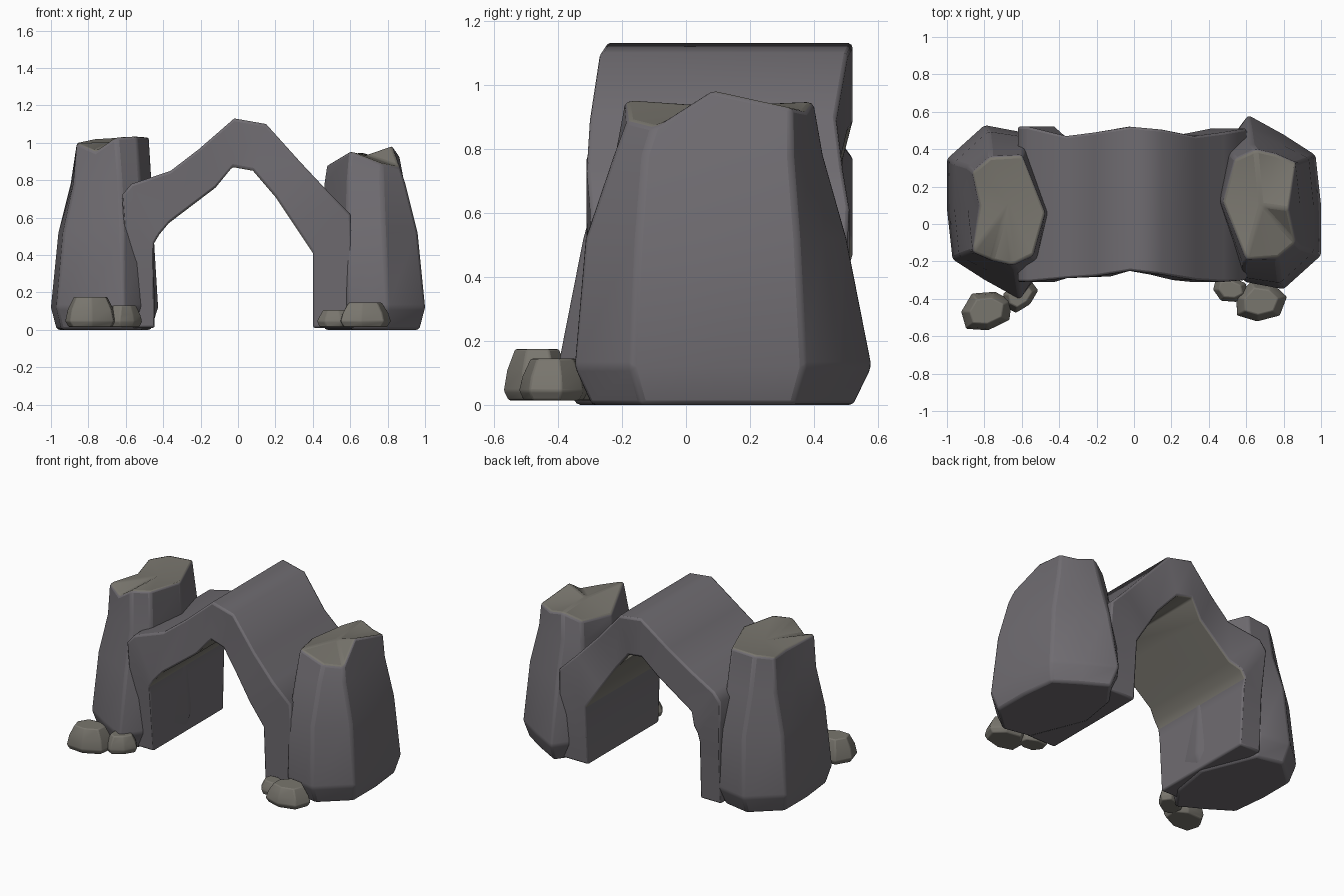
import bpy, bmesh, math
from mathutils import Vector

if "Cube" in bpy.data.objects:
    bpy.data.objects.remove(bpy.data.objects["Cube"])


def material(name, rgb):
    m = bpy.data.materials.new(name)
    m.diffuse_color = (*rgb, 1)
    m.use_nodes = True
    m.node_tree.nodes["Principled BSDF"].inputs["Base Color"].default_value = m.diffuse_color
    return m


dark = material("dark_stone", (0.16, 0.15, 0.165))
tan = material("tan_stone", (0.19, 0.18, 0.155))


def loft(name, rings, bevel, mats, peak=None, crease=25):
    """Skin a stack of equal-length rings; optional centre point on the last cap."""
    bm = bmesh.new()
    vs = [[bm.verts.new(p) for p in r] for r in rings]
    n = len(vs[0])
    for a, b in zip(vs, vs[1:]):
        for i in range(n):
            j = (i + 1) % n
            bm.faces.new((a[i], a[j], b[j], b[i]))
    bm.faces.new(vs[0][::-1])
    if peak:
        c = bm.verts.new(peak)
        for i in range(n):
            bm.faces.new((vs[-1][i], vs[-1][(i + 1) % n], c)).material_index = 1
    else:
        bm.faces.new(vs[-1])
    bmesh.ops.recalc_face_normals(bm, faces=bm.faces)
    me = bpy.data.meshes.new(name)
    bm.to_mesh(me)
    bm.free()
    for m in mats:
        me.materials.append(m)
    ob = bpy.data.objects.new(name, me)
    bpy.context.collection.objects.link(ob)
    m = ob.modifiers.new("worn_edges", 'BEVEL')
    m.width, m.segments, m.limit_method = bevel, 2, 'ANGLE'
    m.angle_limit = math.radians(crease)
    bpy.ops.object.select_all(action='DESELECT')
    ob.select_set(True)
    bpy.context.view_layer.objects.active = ob
    bpy.ops.object.shade_smooth_by_angle(angle=math.radians(crease + 10))
    return ob


# Rock arch: stations of outer x,z / inner x,z / front y / back y
stations = [
    (-.60, .01, -.445, .01, -.27, .48),
    (-.60, .40, -.45, .40, -.30, .50),
    (-.62, .72, -.45, .46, -.31, .52),
    (-.57, .78, -.42, .51, -.31, .52),
    (-.36, .85, -.37, .57, -.29, .47),
    (-.21, .965, -.12, .76, -.28, .49),
    (-.02, 1.13, -.03, .87, -.25, .52),
    (.15, 1.10, .08, .85, -.27, .505),
    (.33, .90, .20, .71, -.30, .47),
    (.48, .74, .30, .56, -.31, .49),
    (.60, .62, .40, .41, -.30, .51),
    (.62, .01, .40, .01, -.28, .48),
]
arch = loft("rock_arch", [[(ox, f, oz), (ox, b, oz), (ix, b, iz), (ix, f, iz)]
                          for ox, oz, ix, iz, f, b in stations],
            0.012, [dark, tan], crease=55)
for p in arch.data.polygons:          # paler underside of the span
    if p.normal.z < -.35 and p.center.z > .3:
        p.material_index = 1

# Pillars: one outline, turned half way round for the left side
base = [(.425, .10), (.59, -.31), (.80, -.35), (1.0, -.17), (1.0, .10),
        (.97, .37), (.80, .48), (.61, .585), (.475, .40)]
mid = [(.45, .10), (.58, -.285), (.78, -.315), (.96, -.15), (.96, .10),
       (.935, .35), (.78, .43), (.62, .505), (.485, .40)]
high = [(.46, .12), (.585, -.22), (.77, -.225), (.895, -.13), (.89, .09),
        (.88, .33), (.77, .39), (.63, .43), (.52, .37)]
top = [(.475, .12), (.60, -.19), (.77, -.18), (.865, -.10), (.825, .08),
       (.865, .33), (.76, .375), (.65, .40), (.54, .35)]


def pillar(name, heights, peak_z, left):
    def put(x, y, z):
        return (-x, .18 - y, z) if left else (x, y, z)
    c = Vector((.74, .10))
    foot = [c + (Vector(p) - c) * .88 for p in base]
    rings = [[put(x, y, 0) for x, y in foot],
             [put(x, y, .12) for x, y in base],
             [put(x, y, .52) for x, y in mid],
             [put(x, y, .78) for x, y in high],
             [put(x, y, z) for (x, y), z in zip(top, heights)]]
    loft(name, rings, 0.015, [dark, tan], put(.68, .10, peak_z))


pillar("right_pillar", (.88, .955, .89, .87, .985, .93, .92, .95, .90), .935, False)
pillar("left_pillar", (1.03, 1.03, 1.02, 1.0, .98, 1.0, .955, 1.03, 1.035), 1.0, True)


# Small stones at the foot of each pillar; skew leans the outline sideways
def stone_lump(name, x, y, rx, ry, h, turn, skew):
    wob = (1, .9, 1.06, .94, 1.02, .92, 1.04)
    rings = []
    for z, s in ((.015, .86), (.045, 1), (h * .62, .9), (h, .66)):
        ring = []
        for i, w in enumerate(wob):
            a = turn + i * math.tau / 7
            dx, dy = rx * s * w * math.cos(a), ry * s * w * math.sin(a)
            ring.append((x + dx, y + dy + skew * dx, z))
        rings.append(ring)
    loft(name, rings, 0.006, [tan])


stone_lump("left_stone_large", -.79, -.465, .145, .115, .175, .3, .15)
stone_lump("left_stone_small", -.61, -.385, .095, .085, .13, .9, .3)
stone_lump("right_stone_large", .675, -.415, .145, .115, .145, .1, .1)
stone_lump("right_stone_small", .515, -.35, .10, .075, .105, .6, -.1)
